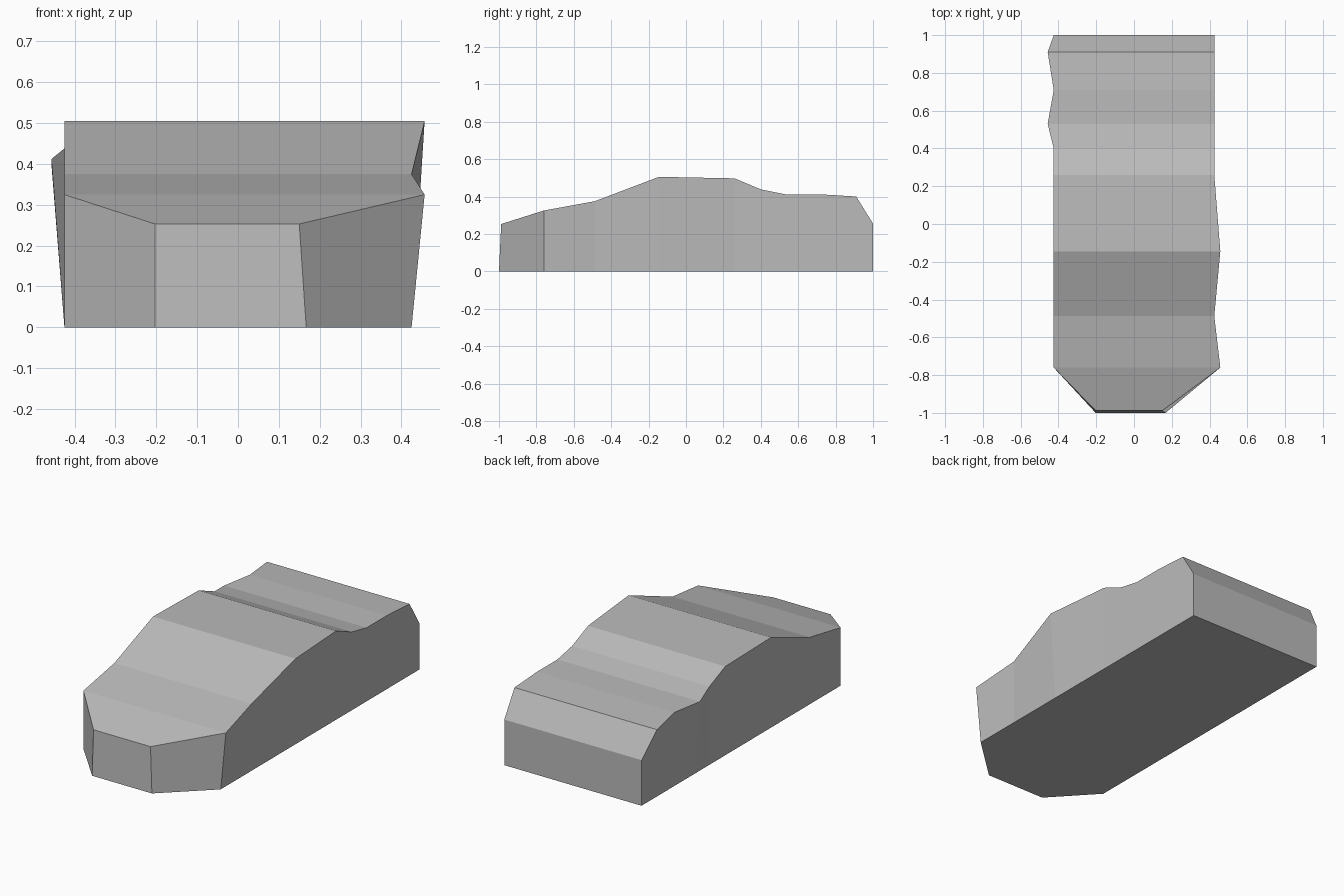
import bpy
import bmesh

cube = bpy.data.objects.get("Cube")
if cube:
    bpy.data.objects.remove(cube, do_unlink=True)

# Single body colour
grey = bpy.data.materials.new("plain grey")
grey.use_nodes = True
colour = (0.5, 0.5, 0.5, 1)
grey.diffuse_color = colour
grey.node_tree.nodes["Principled BSDF"].inputs["Base Color"].default_value = colour

# Cross-sections from nose to tail:
# y at top, y at bottom, roof height, right x top/bottom, left x top/bottom
SIDE = 0.425
BULGE = 0.457
sections = [
    (-0.988, -1.0, 0.253, -0.203, -0.203, 0.15, 0.167),   # nose
    (-0.76, -0.76, 0.325, -SIDE, -SIDE, BULGE, SIDE),     # bonnet front
    (-0.487, -0.487, 0.375, -SIDE, -SIDE, SIDE, SIDE),    # windscreen base
    (-0.145, -0.145, 0.505, -SIDE, -SIDE, BULGE, SIDE),   # roof front
    (0.26, 0.26, 0.497, -SIDE, -SIDE, SIDE, SIDE),        # roof rear
    (0.40, 0.40, 0.438, -SIDE, -SIDE, SIDE, SIDE),        # rear window
    (0.53, 0.53, 0.412, -BULGE, -SIDE, SIDE, SIDE),       # rear deck
    (0.71, 0.71, 0.412, -SIDE, -SIDE, SIDE, SIDE),
    (0.91, 0.91, 0.40, -BULGE, -SIDE, SIDE, SIDE),        # deck edge
    (1.0, 1.0, 0.255, -SIDE, -SIDE, SIDE, SIDE),          # tail
]

# Loft the body through the sections and cap both ends
bm = bmesh.new()
rings = []
for y_top, y_low, z, right_top, right_low, left_top, left_low in sections:
    corners = [(right_low, y_low, 0), (left_low, y_low, 0),
               (left_top, y_top, z), (right_top, y_top, z)]
    rings.append([bm.verts.new(c) for c in corners])
for a, b in zip(rings, rings[1:]):
    for i in range(4):
        j = (i + 1) % 4
        bm.faces.new((a[i], a[j], b[j], b[i]))
bm.faces.new(rings[0])
bm.faces.new(rings[-1])
bmesh.ops.recalc_face_normals(bm, faces=bm.faces[:])

mesh = bpy.data.meshes.new("car_body")
bm.to_mesh(mesh)
bm.free()
mesh.materials.append(grey)
body = bpy.data.objects.new("car_body", mesh)
bpy.context.collection.objects.link(body)
